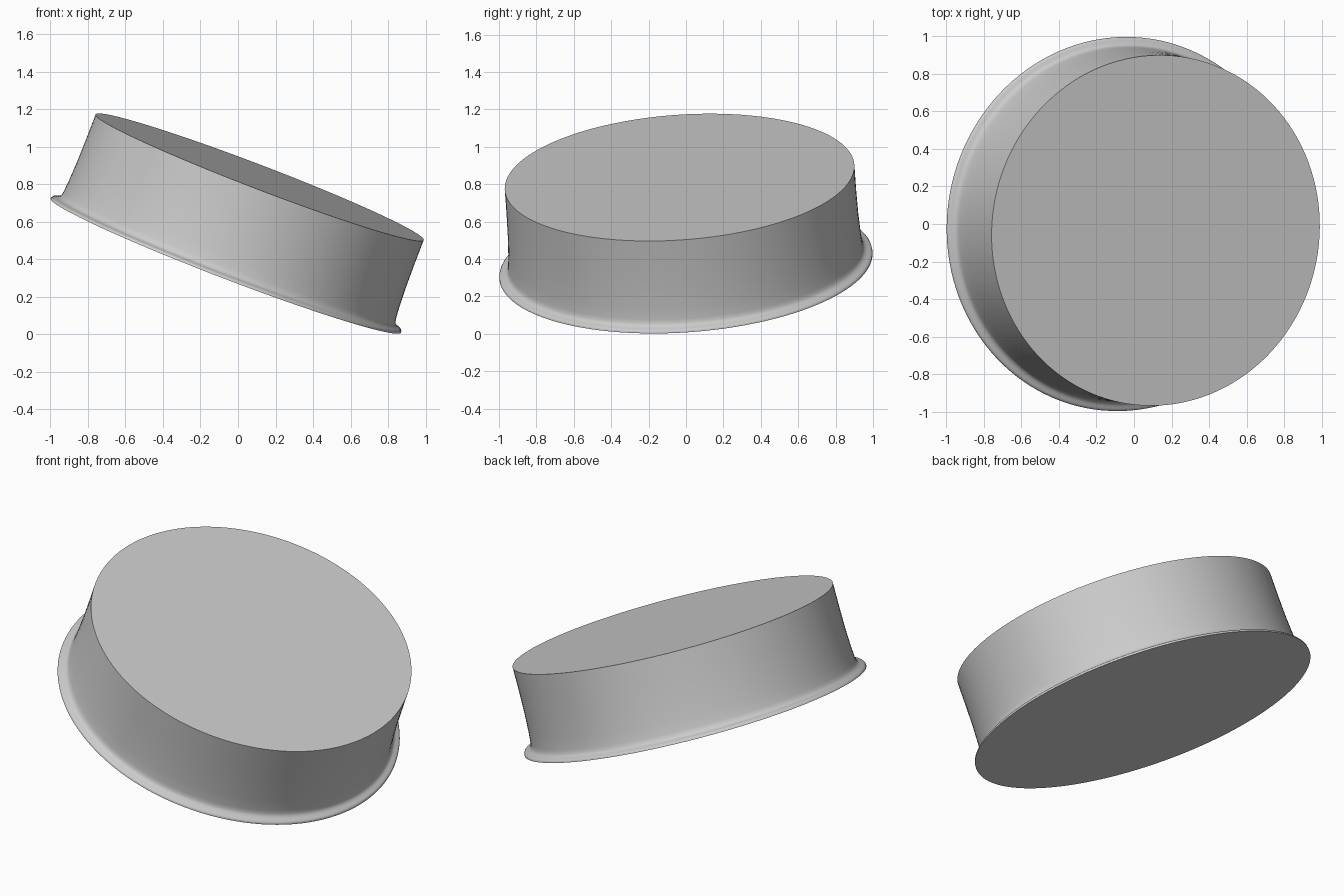
import bpy
import bmesh
import math
from mathutils import Matrix, Vector

default = bpy.data.objects.get("Cube")
if default:
    bpy.data.objects.remove(default, do_unlink=True)

SEGMENTS = 128
AXIS = Vector((0.357, -0.068, 0.932)).normalized()
BASE_CENTRE = Vector((-0.065, 0.0, 0.365))

# (radius, height) from the flared lip up the wall to the top rim
PROFILE = [(1.0, 0.0), (0.999, 0.008), (0.994, 0.014), (0.984, 0.018),
           (0.971, 0.022), (0.96, 0.029), (0.953, 0.04), (0.949, 0.06),
           (0.944, 0.12), (0.939, 0.23), (0.937, 0.36), (0.937, 0.506)]


def make_material(name, colour):
    mat = bpy.data.materials.new(name)
    mat.use_nodes = True
    mat.diffuse_color = colour
    mat.node_tree.nodes["Principled BSDF"].inputs["Base Color"].default_value = colour
    return mat


def lathe(name, profile, mat):
    """Closed round solid turned about z from a profile."""
    bm = bmesh.new()
    rings = []
    for radius, height in profile:
        angles = [math.tau * i / SEGMENTS for i in range(SEGMENTS)]
        rings.append([bm.verts.new((radius * math.cos(a), radius * math.sin(a), height))
                      for a in angles])
    for low, high in zip(rings, rings[1:]):
        for i in range(SEGMENTS):
            j = (i + 1) % SEGMENTS
            bm.faces.new((low[i], low[j], high[j], high[i]))
    bm.faces.new(rings[0][::-1])
    bm.faces.new(rings[-1])
    mesh = bpy.data.meshes.new(name)
    bm.to_mesh(mesh)
    bm.free()
    mesh.materials.append(mat)
    obj = bpy.data.objects.new(name, mesh)
    bpy.context.collection.objects.link(obj)
    return obj


# Tilted round drum with a thin flared lip at its base
grey = make_material("light grey", (0.6, 0.6, 0.6, 1.0))
drum = lathe("flared_drum", PROFILE, grey)
tilt = Vector((0, 0, 1)).rotation_difference(AXIS).to_matrix().to_4x4()
drum.data.transform(Matrix.Translation(BASE_CENTRE) @ tilt)

bpy.ops.object.select_all(action='DESELECT')
drum.select_set(True)
bpy.context.view_layer.objects.active = drum
bpy.ops.object.shade_smooth_by_angle(angle=math.radians(60))
